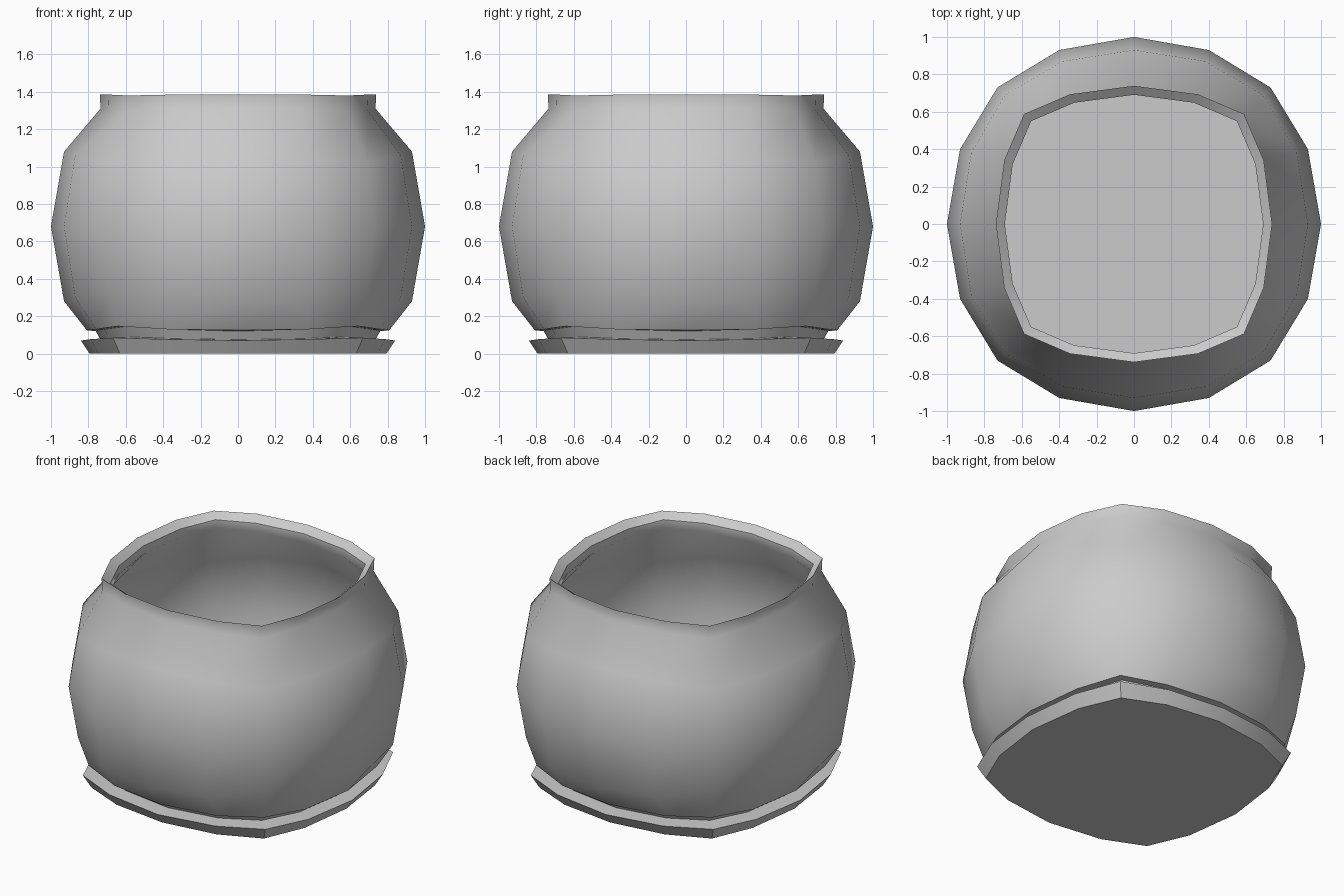
import bpy, bmesh

if "Cube" in bpy.data.objects:
    bpy.data.objects.remove(bpy.data.objects["Cube"])

MID = 0.68  # height of the widest ring


def ring(bm, shape, zs, scale=1.0):
    """16-point rounded-square loop; shape = (middle, side_long, side_short, corner)."""
    m, a, b, c = shape
    zm, zq, zc = zs
    quarter = [(m, 0, zm), (a, b, zq), (c, c, zc), (b, a, zq)]
    verts = []
    for k in range(4):
        for x, y, z in quarter:
            for _ in range(k):
                x, y = -y, x
            verts.append(bm.verts.new((x * scale, y * scale, z)))
    return verts


def build(name, rings, cap_first=False, cap_last=False, angle=0.8):
    bm = bmesh.new()
    loops = [ring(bm, *r) for r in rings]
    for lo, hi in zip(loops, loops[1:]):
        for i in range(16):
            j = (i + 1) % 16
            bm.faces.new((lo[i], lo[j], hi[j], hi[i]))
    if cap_first:
        bm.faces.new(loops[0][::-1])
    if cap_last:
        bm.faces.new(loops[-1])
    me = bpy.data.meshes.new(name)
    bm.to_mesh(me)
    bm.free()
    ob = bpy.data.objects.new(name, me)
    bpy.context.collection.objects.link(ob)
    bpy.ops.object.select_all(action='DESELECT')
    ob.select_set(True)
    bpy.context.view_layer.objects.active = ob
    bpy.ops.object.shade_smooth_by_angle(angle=angle)
    return ob


def flat(z):
    return (z, z, z)


EQUATOR = (1.0, 0.93, 0.40, 0.73)
SHOULDER = (0.93, 0.87, 0.38, 0.69)
EDGE = (0.735, 0.69, 0.34, 0.585)
up = (MID + 0.40, MID + 0.38, MID + 0.34)
down = (MID - 0.40, MID - 0.38, MID - 0.34)

# Pot: neck, outer wall, lip, then the inner wall down to a flat floor
build("pot", [
    (EDGE, (0.075, 0.08, 0.09), 1.0),
    (EDGE, (0.12, 0.13, 0.145), 1.035),
    (EDGE, (0.125, 0.13, 0.147), 1.10),
    (SHOULDER, down),
    (EQUATOR, flat(MID)),
    (SHOULDER, up),
    (EDGE, (1.31, 1.305, 1.295)),
    (EDGE, (1.385, 1.385, 1.38), 1.005),
    (EDGE, flat(1.345), 0.94),
    (EDGE, flat(1.29), 0.94),
    (SHOULDER, (1.06, 1.04, 1.0), 0.945),
    (EQUATOR, flat(MID), 0.95),
    (SHOULDER, (0.30, 0.32, 0.36), 0.945),
    (EDGE, flat(0.15), 1.03),
], cap_last=True)

# Saucer: flat base, flared side, top ring meeting the neck
build("saucer", [
    (EDGE, flat(0.0), 1.08),
    (EDGE, (0.07, 0.077, 0.085), 1.143),
    (EDGE, (0.075, 0.08, 0.09), 1.0),
], cap_first=True, angle=0.6)
